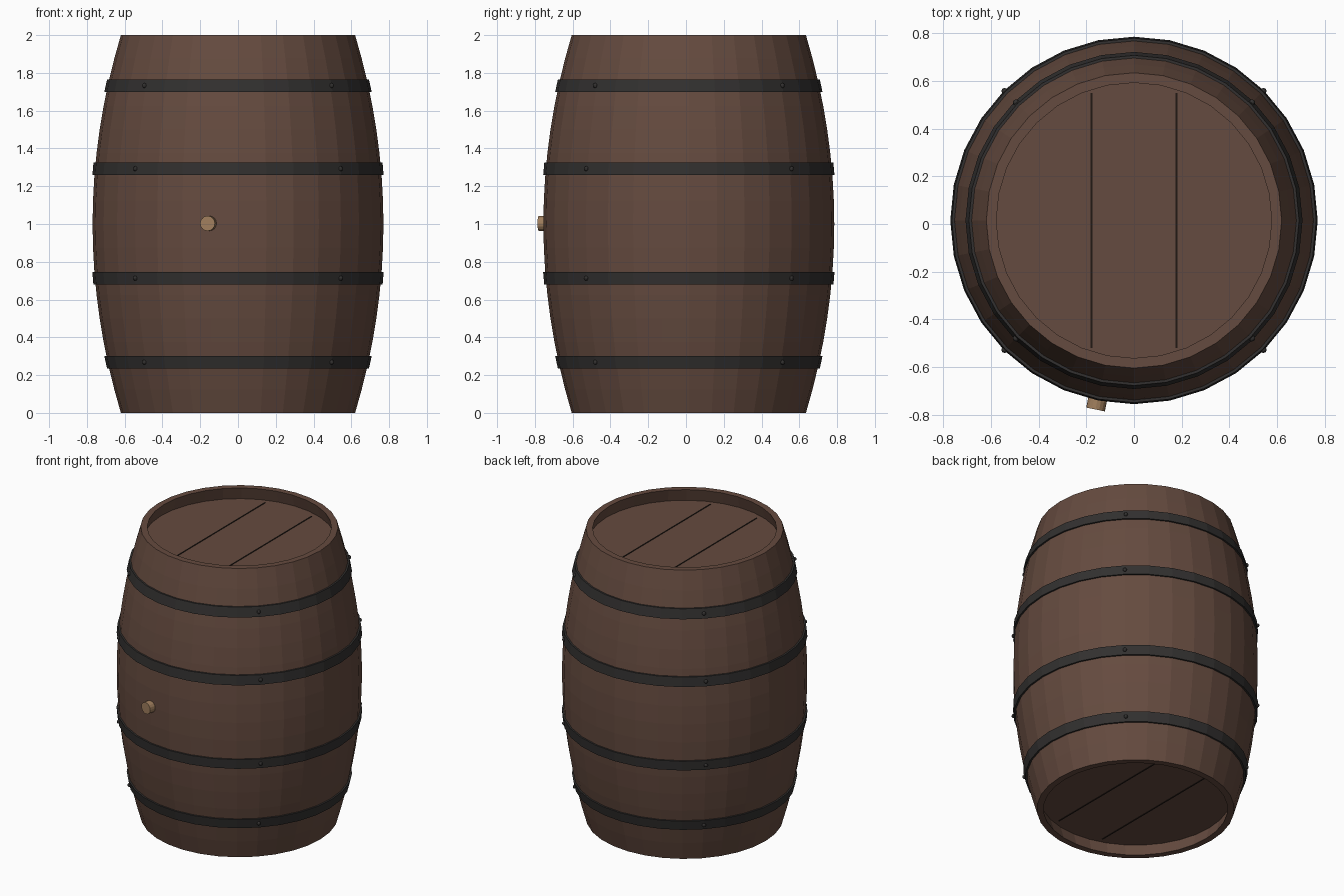
import bpy, bmesh, math
from mathutils import Matrix, Vector

if "Cube" in bpy.data.objects:
    bpy.data.objects.remove(bpy.data.objects["Cube"])

SIDES = 32
CY = 0.015                      # barrel axis offset, leaves room for the bung
R_END, BULGE = 0.62, 0.15


def material(name, rgb):
    m = bpy.data.materials.new(name)
    m.diffuse_color = (*rgb, 1)
    m.use_nodes = True
    m.node_tree.nodes["Principled BSDF"].inputs["Base Color"].default_value = m.diffuse_color
    return m


WOOD = material("dark_wood", (0.13, 0.07, 0.05))
IRON = material("iron", (0.032, 0.030, 0.029))
CORK = material("pale_wood", (0.35, 0.21, 0.11))
GAP = material("dark_gap", (0.015, 0.009, 0.007))


def radius(z):
    return R_END + BULGE * (1 - (z - 1) ** 2)


def finish(name, bm, mat):
    bmesh.ops.recalc_face_normals(bm, faces=bm.faces)
    me = bpy.data.meshes.new(name)
    bm.to_mesh(me)
    bm.free()
    me.materials.append(mat)
    ob = bpy.data.objects.new(name, me)
    bpy.context.collection.objects.link(ob)
    return ob


def lathe(name, profile, mat):
    """Revolve a closed (r, z) loop around the barrel axis."""
    bm = bmesh.new()
    rings = []
    for i in range(SIDES):
        a = 2 * math.pi * i / SIDES
        rings.append([bm.verts.new((r * math.cos(a), CY + r * math.sin(a), z)) for r, z in profile])
    n = len(profile)
    for i in range(SIDES):
        p, q = rings[i], rings[(i + 1) % SIDES]
        for j in range(n):
            k = (j + 1) % n
            bm.faces.new((p[j], q[j], q[k], p[k]))
    return finish(name, bm, mat)


def cylinder(name, r, depth, matrix, mat, sides=SIDES):
    bm = bmesh.new()
    bmesh.ops.create_cone(bm, cap_ends=True, segments=sides, radius1=r, radius2=r,
                          depth=depth, matrix=matrix)
    return finish(name, bm, mat)


# Staved shell: bulging outside, parallel inside
zs = [2 * i / 16 for i in range(17)]
outer = [(radius(z), z) for z in zs]
inner = [(radius(z) - 0.042, z) for z in reversed(zs)]
lathe("barrel_shell", outer + inner, WOOD)

# Recessed heads with two plank gaps each
for label, z, side in (("top", 1.915, 1), ("bottom", 0.085, -1)):
    cylinder(label + "_head", 0.603, 0.04,
             Matrix.Translation((0, CY, z - side * 0.02)), WOOD)
    for n, x in (("left", -0.178), ("right", 0.178)):
        bm = bmesh.new()
        bmesh.ops.create_cube(bm, size=1, matrix=Matrix.Translation((x, CY, z))
                              @ Matrix.Diagonal((0.008, 1.07, 0.006, 1)))
        finish(f"{label}_plank_gap_{n}", bm, GAP)

# Iron hoops following the bulge, with four rivets each
for i, z in enumerate((0.268, 0.713, 1.293, 1.733)):
    lo, hi = z - 0.033, z + 0.033
    lathe(f"hoop_{i + 1}", [(radius(lo) + 0.011, lo), (radius(hi) + 0.011, hi),
                            (radius(hi) - 0.02, hi), (radius(lo) - 0.02, lo)], IRON)
    bm = bmesh.new()
    for k in range(4):
        a = math.radians(45 + 90 * k)
        r = radius(z) + 0.011
        pos = Vector((r * math.cos(a), CY + r * math.sin(a), z))
        bmesh.ops.create_uvsphere(bm, u_segments=10, v_segments=6, radius=0.013,
                                  matrix=Matrix.Translation(pos))
    finish(f"hoop_rivets_{i + 1}", bm, IRON)

# Bung plug pointing straight out of one stave
d = Vector((-math.sin(math.radians(11.5)), -math.cos(math.radians(11.5)), 0))
rot = d.to_track_quat('Z', 'Y').to_matrix().to_4x4()
cylinder("bung_plug", 0.04, 0.09,
         Matrix.Translation(d * 0.765 + Vector((0, CY, 1.003))) @ rot, CORK, 16)
